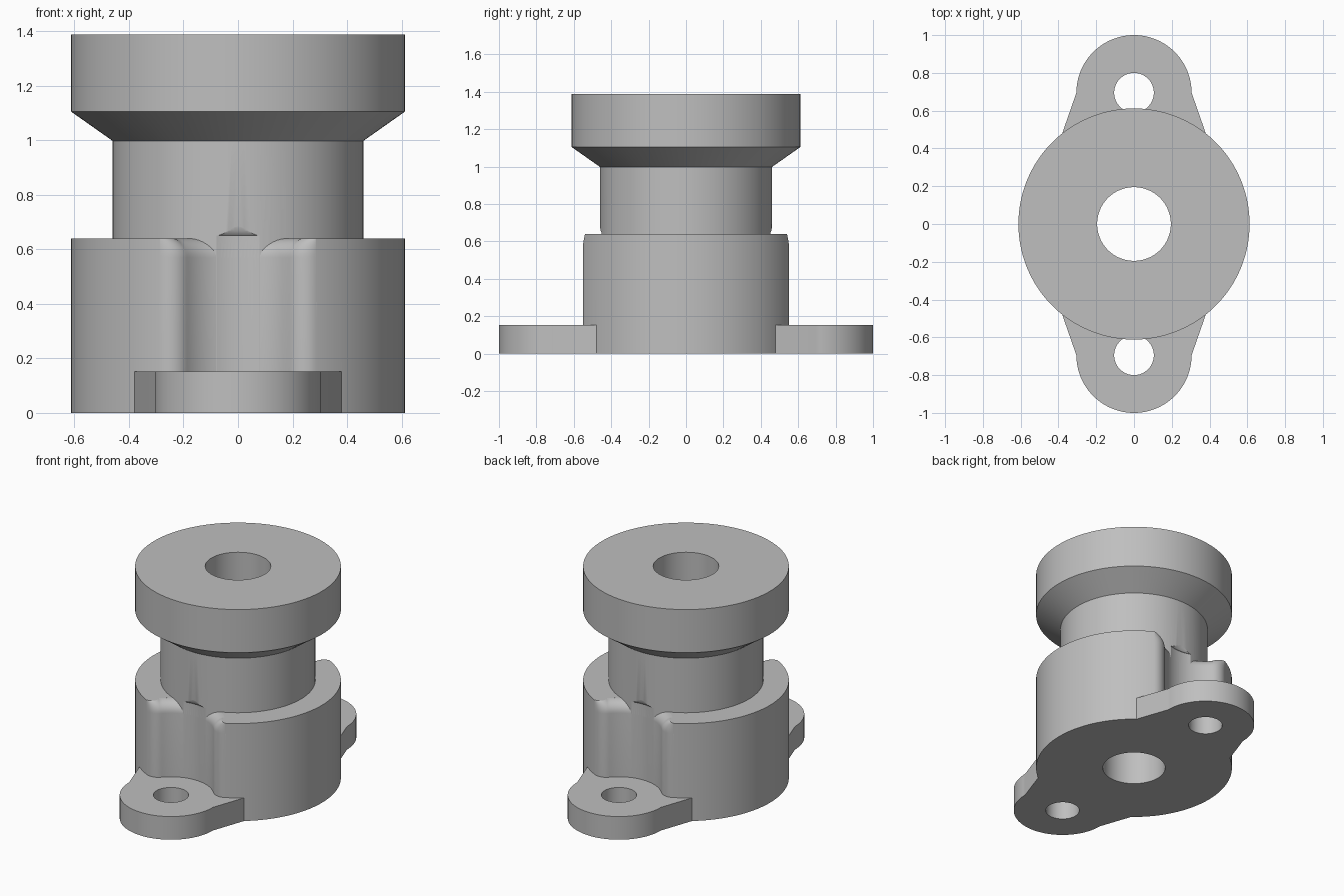
import bpy, bmesh
from math import sin, cos, pi, atan2, sqrt, radians

if "Cube" in bpy.data.objects:
    bpy.data.objects.remove(bpy.data.objects["Cube"])

BODY_R, NECK_R, BORE_R = 0.612, 0.46, 0.195
BOLT_Y, BOLT_R, LOBE_R = 0.695, 0.105, 0.305
FLANGE_Z, BODY_Z, TOP_Z = 0.152, 0.64, 1.388
POCKET_R, FILLET, FLARE = 0.255, 0.08, 0.07
SEGS = 128

steel = bpy.data.materials.new("plain grey")
steel.use_nodes = True
grey = (0.52, 0.52, 0.52, 1)
steel.diffuse_color = grey
steel.node_tree.nodes["Principled BSDF"].inputs["Base Color"].default_value = grey


def loft(name, rings):
    """Closed solid through rings of equal point count."""
    bm = bmesh.new()
    loops = [[bm.verts.new(p) for p in ring] for ring in rings]
    n = len(loops[0])
    for a, b in zip(loops, loops[1:]):
        for i in range(n):
            j = (i + 1) % n
            bm.faces.new((a[i], a[j], b[j], b[i]))
    bm.faces.new(loops[0][::-1])
    bm.faces.new(loops[-1])
    bmesh.ops.recalc_face_normals(bm, faces=bm.faces)
    mesh = bpy.data.meshes.new(name)
    bm.to_mesh(mesh)
    bm.free()
    mesh.materials.append(steel)
    obj = bpy.data.objects.new(name, mesh)
    bpy.context.collection.objects.link(obj)
    return obj


def lathe(name, profile, y=0, segs=SEGS):
    return loft(name, [[(r * cos(2 * pi * i / segs), y + r * sin(2 * pi * i / segs), z)
                        for i in range(segs)] for r, z in profile])


def combine(target, tool, operation):
    """Apply a boolean and discard the tool."""
    tool.hide_render = True
    mod = target.modifiers.new("cut", "BOOLEAN")
    mod.operation, mod.solver, mod.object = operation, "EXACT", tool
    deps = bpy.context.evaluated_depsgraph_get()
    mesh = bpy.data.meshes.new_from_object(target.evaluated_get(deps))
    target.modifiers.clear()
    target.data = mesh
    bpy.data.objects.remove(tool)


def arc(cx, cy, r, a0, a1, n):
    return [(cx + r * cos(a0 + (a1 - a0) * i / n), cy + r * sin(a0 + (a1 - a0) * i / n))
            for i in range(n + 1)]


def pocket_ring(d, z, side):
    """Pocket outline around the bolt, rounded into the body and widened by d."""
    a, b = BODY_R - FILLET, POCKET_R + FILLET
    cy = (a * a - b * b + BOLT_Y ** 2) / (2 * BOLT_Y)
    cx = sqrt(a * a - cy * cy)
    out, inner = atan2(cy, cx), atan2(BOLT_Y - cy, -cx)
    pts = [(0.7 * cos(out), 0.7 * sin(out))]
    for i in range(13):
        t = i / 12
        ang = out + (inner - out) * t
        r = FILLET - d * t
        pts.append((cx + r * cos(ang), cy + r * sin(ang)))
    half = pts + arc(0, BOLT_Y, POCKET_R + d, inner - pi, -pi / 2, 16)[1:]
    full = half + [(-x, y) for x, y in half[-2::-1]]
    return [(x * side, y * side, z) for x, y in full]


# Main body and the neck with its flared head
body = lathe("bushing_body", [(BODY_R, 0), (BODY_R, BODY_Z)])
neck = lathe("neck_and_head", [(NECK_R, 0.1), (NECK_R, 0.998), (BODY_R, 1.105), (BODY_R, TOP_Z)])

for side in (1, -1):
    # Flared bolt clearance in the body
    rings = [pocket_ring(0, FLANGE_Z, side)]
    for i in range(9):
        a = pi / 2 * i / 8 * 0.97
        rings.append(pocket_ring(FLARE * (1 - cos(a)), BODY_Z - FLARE * (1 - sin(a)), side))
    rings.append(pocket_ring(FLARE, 0.72, side))
    combine(body, loft("body_pocket", rings), "DIFFERENCE")

    # Shallow scoop in the neck, rounded off at the top
    scoop = [(POCKET_R, 0.05), (POCKET_R, 0.65)]
    scoop += [(POCKET_R - 0.022 * sin(pi / 2 * i / 6), 0.65 + 0.06 * (1 - cos(pi / 2 * i / 6)))
              for i in range(1, 7)]
    combine(neck, lathe("neck_scoop", scoop, BOLT_Y * side), "DIFFERENCE")

combine(body, neck, "UNION")

# Mounting flange with two rounded ears
ear = arc(0, BOLT_Y, LOBE_R, 0, pi, 48)
outline = [(0.38, 0.48)] + ear + [(-0.38, 0.48)]
outline += [(-x, -y) for x, y in outline]
flange = loft("flange", [[(x, y, z) for x, y in outline] for z in (0, FLANGE_Z)])
combine(body, flange, "UNION")

# Centre bore and bolt holes
combine(body, lathe("bore", [(BORE_R, -0.1), (BORE_R, 1.6)]), "DIFFERENCE")
for side in (1, -1):
    combine(body, lathe("bolt_hole", [(BOLT_R, -0.1), (BOLT_R, 0.3)], BOLT_Y * side, 64), "DIFFERENCE")

bpy.ops.object.select_all(action="DESELECT")
body.select_set(True)
bpy.context.view_layer.objects.active = body
bpy.ops.object.shade_smooth_by_angle(angle=radians(28))
